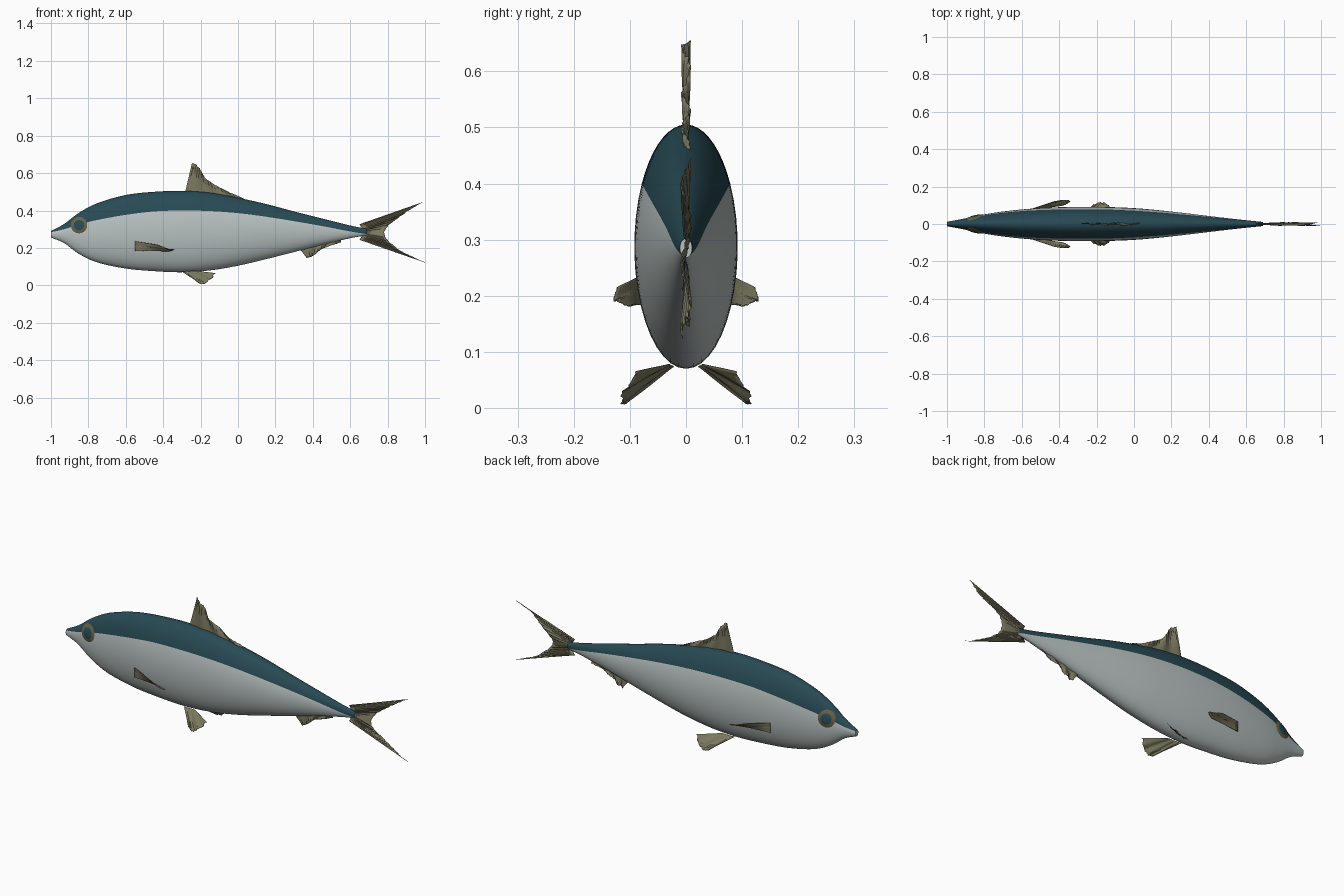
import bpy
import bmesh
import math
import random
from mathutils import Vector

random.seed(4)
if "Cube" in bpy.data.objects:
    bpy.data.objects.remove(bpy.data.objects["Cube"])


def material(name, rgb):
    mat = bpy.data.materials.new(name)
    mat.use_nodes = True
    mat.diffuse_color = (*rgb, 1)
    bsdf = mat.node_tree.nodes["Principled BSDF"]
    bsdf.inputs["Base Color"].default_value = (*rgb, 1)
    bsdf.inputs["Roughness"].default_value = 0.6
    return mat


BACK = material("dark teal", (0.021, 0.068, 0.088))
BELLY = material("silver grey", (0.48, 0.54, 0.53))
FIN = material("olive fin", (0.2, 0.19, 0.115))
RIM = material("brown olive", (0.13, 0.12, 0.07))


def build(name, verts, faces, mats, slots=None):
    """Mesh object with outward normals, smooth except at sharp edges."""
    mesh = bpy.data.meshes.new(name)
    mesh.from_pydata(verts, [], faces)
    for mat in mats:
        mesh.materials.append(mat)
    if slots:
        mesh.polygons.foreach_set("material_index", slots)
    bm = bmesh.new()
    bm.from_mesh(mesh)
    bmesh.ops.recalc_face_normals(bm, faces=bm.faces)
    bm.to_mesh(mesh)
    bm.free()
    obj = bpy.data.objects.new(name, mesh)
    bpy.context.collection.objects.link(obj)
    bpy.ops.object.select_all(action='DESELECT')
    obj.select_set(True)
    bpy.context.view_layer.objects.active = obj
    bpy.ops.object.shade_smooth_by_angle(angle=math.radians(40))
    return obj


def spline(points, u):
    """Smooth curve through the points, u from 0 to 1."""
    pts = [Vector(p) for p in points]
    last = len(pts) - 1
    i = min(int(u * last), last - 1)
    t = u * last - i
    b, c = pts[i], pts[i + 1]
    a = pts[i - 1] if i else b * 2 - c
    d = pts[i + 2] if i + 2 <= last else c * 2 - b
    return (b * 2 + (c - a) * t + (a * 2 - b * 5 + c * 4 - d) * t ** 2
            + (b * 3 - a - c * 3 + d) * t ** 3) / 2


def mirror_y(obj):
    mod = obj.modifiers.new("mirror", 'MIRROR')
    mod.use_axis = (False, True, False)


# Body stations: x, top, bottom, half width, height of the colour line
STATIONS = [
    (-1, .29, .256, .012, .284), (-.93, .328, .226, .025, .3),
    (-.85, .388, .168, .041, .325), (-.75, .44, .122, .06, .35),
    (-.6, .483, .09, .078, .377), (-.45, .5, .076, .088, .395),
    (-.3, .505, .07, .092, .4), (-.15, .495, .08, .091, .397),
    (0, .468, .105, .085, .386), (.15, .435, .14, .072, .367),
    (.3, .395, .178, .055, .343), (.45, .357, .217, .037, .317),
    (.6, .32, .252, .02, .288), (.69, .302, .268, .011, .274)]
RINGS, UPPER, LOWER = 78, 9, 14


def make_body():
    half = UPPER + LOWER
    around = half * 2
    verts, faces, slots = [], [], []
    for r in range(RINGS + 1):
        x, top, bottom, width, line = spline(STATIONS, r / RINGS)
        mid, tall = (top + bottom) / 2, (top - bottom) / 2
        split = math.acos(max(-.95, min(.95, (line - mid) / tall)))
        angles = [split * k / UPPER for k in range(UPPER)]
        angles += [split + (math.pi - split) * k / LOWER for k in range(LOWER + 1)]
        angles += [-a for a in reversed(angles[1:-1])]
        verts += [(x, width * math.sin(a), mid + tall * math.cos(a)) for a in angles]
    for r in range(RINGS):
        for j in range(around):
            a, b = r * around + j, r * around + (j + 1) % around
            faces.append((a, b, b + around, a + around))
            slots.append(0 if min(j, around - 1 - j) < UPPER else 1)
    for start in (0, RINGS * around):
        faces.append(tuple(range(start, start + around)))
        slots.append(1)
    build("body", verts, faces, [BACK, BELLY], slots)


def skin_y(x, z):
    """Half width of the body at a given x and z."""
    i = next(k for k in range(len(STATIONS) - 1) if STATIONS[k + 1][0] >= x)
    a, b = Vector(STATIONS[i]), Vector(STATIONS[i + 1])
    s = a.lerp(b, (x - a[0]) / (b[0] - a[0]))
    q = (z - (s[1] + s[2]) / 2) / ((s[1] - s[2]) / 2)
    return s[3] * math.sqrt(max(0, 1 - q * q))


# Eyes: low domes that follow the skin, with a coloured rim and centre
def make_eyes(radius=.044, steps=32, rings=8, rim_from=5):
    cx, cz = -.85, .322
    verts = [(cx, skin_y(cx, cz) + .009, cz)]
    faces, slots = [], []
    for r in range(1, rings + 1):
        f = r / rings
        for k in range(steps):
            a = math.tau * k / steps
            x, z = cx + radius * f * math.cos(a), cz + radius * f * math.sin(a)
            verts.append((x, skin_y(x, z) + .002 + .007 * (1 - f * f), z))
    for k in range(steps):
        n = (k + 1) % steps
        faces.append((0, 1 + k, 1 + n))
        slots.append(0)
        for r in range(rings - 1):
            p = 1 + r * steps
            faces.append((p + k, p + steps + k, p + steps + n, p + n))
            slots.append(int(r + 1 >= rim_from))
    mirror_y(build("eyes", verts, faces, [BACK, RIM], slots))


def make_fin(name, root, edge, normal, rays=40, rows=8, ripple=.007, waves=3,
             jag=.07, paired=False):
    """Rippled sheet from a root curve to a ragged outer edge."""
    verts, faces = [], []
    normal = Vector(normal).normalized()
    for i in range(rays + 1):
        u = i / rays
        a, b = spline(root, u), spline(edge, u)
        reach = 1 - (jag * random.random() if 0 < i < rays else 0)
        for j in range(rows + 1):
            t = j / rows
            sway = math.sin(math.tau * waves * u + 2 * t) * ripple
            sway += (-1) ** i * ripple * .2
            verts.append(a.lerp(b, t * reach) + normal * sway * (.3 + .7 * t))
    for i in range(rays):
        for j in range(rows):
            p = i * (rows + 1) + j
            faces.append((p, p + 1, p + rows + 2, p + rows + 1))
    obj = build(name, verts, faces, [FIN])
    if paired:
        mirror_y(obj)
    mod = obj.modifiers.new("thickness", 'SOLIDIFY')
    mod.thickness = .002
    mod.offset = 0


def flat(*points):
    return [(x, 0, z) for x, z in points]


make_body()
make_eyes()

# Fins on the centre line
make_fin("dorsal_fin", flat((-.285, .49), (-.13, .485), (.03, .455)),
         flat((-.245, .655), (-.212, .64), (-.18, .583), (-.13, .543),
              (-.06, .505), (.03, .465)), (0, 1, 0))
make_fin("tail_fin", flat((.65, .327), (.67, .285), (.65, .243)),
         flat((.99, .445), (.885, .38), (.785, .285), (.86, .192), (1, .123)),
         (0, 1, 0), ripple=.008, waves=2.5, jag=.06)
make_fin("anal_fin", flat((.33, .195), (.44, .22), (.55, .245)),
         flat((.37, .145), (.4, .155), (.45, .195), (.55, .23)),
         (0, 1, 0), rays=26, ripple=.006)

# Paired side fins
make_fin("pectoral_fins", [(-.55, .08, .236), (-.55, .08, .21), (-.55, .08, .183)],
         [(-.42, .122, .212), (-.36, .131, .194), (-.338, .12, .187),
          (-.37, .102, .184), (-.44, .088, .182)],
         (0, .5, 1), rays=24, ripple=.003, waves=2, jag=.05, paired=True)
make_fin("pelvic_fins", [(-.3, .022, .074), (-.265, .026, .076), (-.23, .03, .078)],
         [(-.215, .105, .016), (-.185, .116, .005), (-.15, .115, .025),
          (-.12, .088, .062)],
         (0, .6, .8), rays=24, ripple=.003, waves=3, jag=.06, paired=True)
